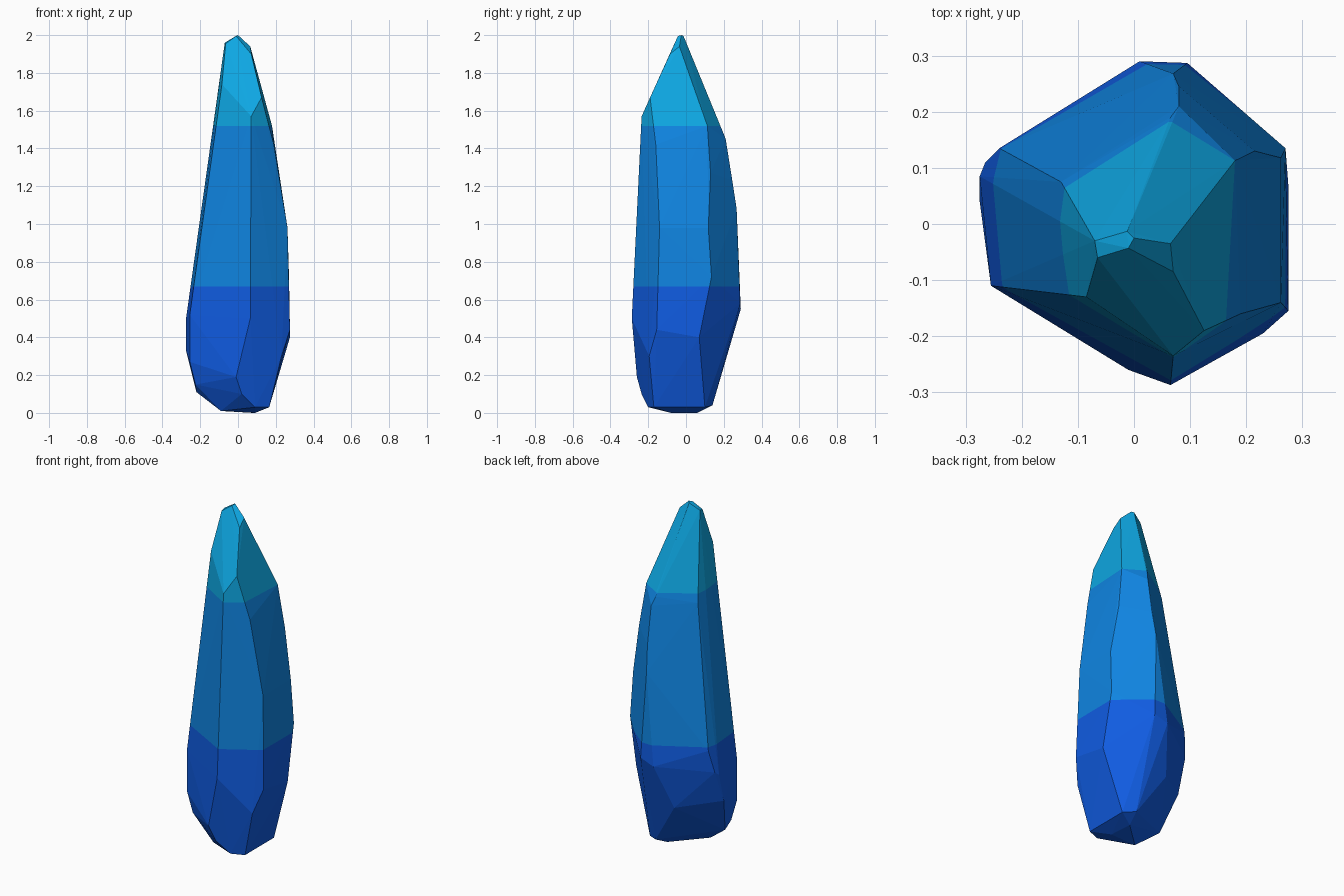
import bpy, bmesh


def material(name, rgb):
    m = bpy.data.materials.new(name)
    lin = [((c / 255 + 0.055) / 1.055) ** 2.4 if c > 10 else c / 255 / 12.92 for c in rgb]
    m.diffuse_color = (*lin, 1)
    return m


# Corners of the cut crystal, grouped by the ridge they belong to
TIP = [(-0.07, -0.03, 1.96), (-0.012, -0.013, 1.995), (0, -0.025, 2), (-0.01, -0.043, 1.995),
       (-0.065, -0.06, 1.955), (0.065, -0.035, 1.94), (0.07, -0.085, 1.9)]
FRONT = [(0.07, -0.235, 1.57), (0.065, -0.287, 0.5), (-0.01, -0.26, 0.19), (0.02, -0.235, 0.1)]
FRONT_LEFT = [(-0.085, -0.13, 1.74), (-0.255, -0.11, 0.52), (-0.255, -0.11, 0.27), (-0.225, -0.1, 0.15)]
FRONT_RIGHT = [(0.125, -0.19, 1.67), (0.19, -0.16, 1.42), (0.262, -0.14, 0.98),
               (0.275, -0.155, 0.44), (0.23, -0.195, 0.3)]
BACK_RIGHT = [(0.18, 0.113, 1.52), (0.215, 0.13, 1.27), (0.262, 0.118, 0.98),
              (0.27, 0.135, 0.72), (0.275, 0.07, 0.4)]
BACK = [(0.065, 0.19, 1.5), (0.08, 0.21, 1.45), (0.08, 0.245, 1.23), (0.07, 0.268, 1.08),
        (0.095, 0.287, 0.58), (0.01, 0.29, 0.55), (-0.06, 0.195, 0.29)]
BACK_LEFT = [(-0.13, 0.075, 1.47), (-0.24, 0.135, 0.65), (-0.265, 0.11, 0.52),
             (-0.275, 0.085, 0.5), (-0.275, 0.04, 0.33), (-0.22, -0.05, 0.11)]
FOOT = [(0.165, -0.17, 0.03), (0.165, 0.1, 0.03), (0.1, 0.14, 0.04), (0.09, -0.2, 0.03),
        (0.09, -0.08, 0), (0.08, 0.06, 0), (-0.09, -0.1, 0.01)]

# Wrap the corners in a convex hull
bm = bmesh.new()
for p in TIP + FRONT + FRONT_LEFT + FRONT_RIGHT + BACK_RIGHT + BACK + BACK_LEFT + FOOT:
    bm.verts.new(p)
bmesh.ops.convex_hull(bm, input=bm.verts[:])
bmesh.ops.delete(bm, geom=[v for v in bm.verts if not v.link_faces], context='VERTS')

# Cut clean colour bands through the facets
BANDS = (0.67, 1.52)
for z in BANDS:
    bmesh.ops.bisect_plane(bm, geom=bm.verts[:] + bm.edges[:] + bm.faces[:], dist=0.0001,
                           plane_co=(0, 0, z), plane_no=(0, 0, 1))
for f in bm.faces:
    f.material_index = sum(f.calc_center_median().z > z for z in BANDS)
    f.smooth = False
bmesh.ops.recalc_face_normals(bm, faces=bm.faces[:])

mesh = bpy.data.meshes.new("crystal_shard")
bm.to_mesh(mesh)
bm.free()
for m in (material("deep_blue", (16, 92, 226)),
          material("mid_blue", (15, 133, 226)),
          material("tip_cyan", (14, 168, 228))):
    mesh.materials.append(m)
crystal = bpy.data.objects.new("crystal_shard", mesh)
bpy.context.collection.objects.link(crystal)
